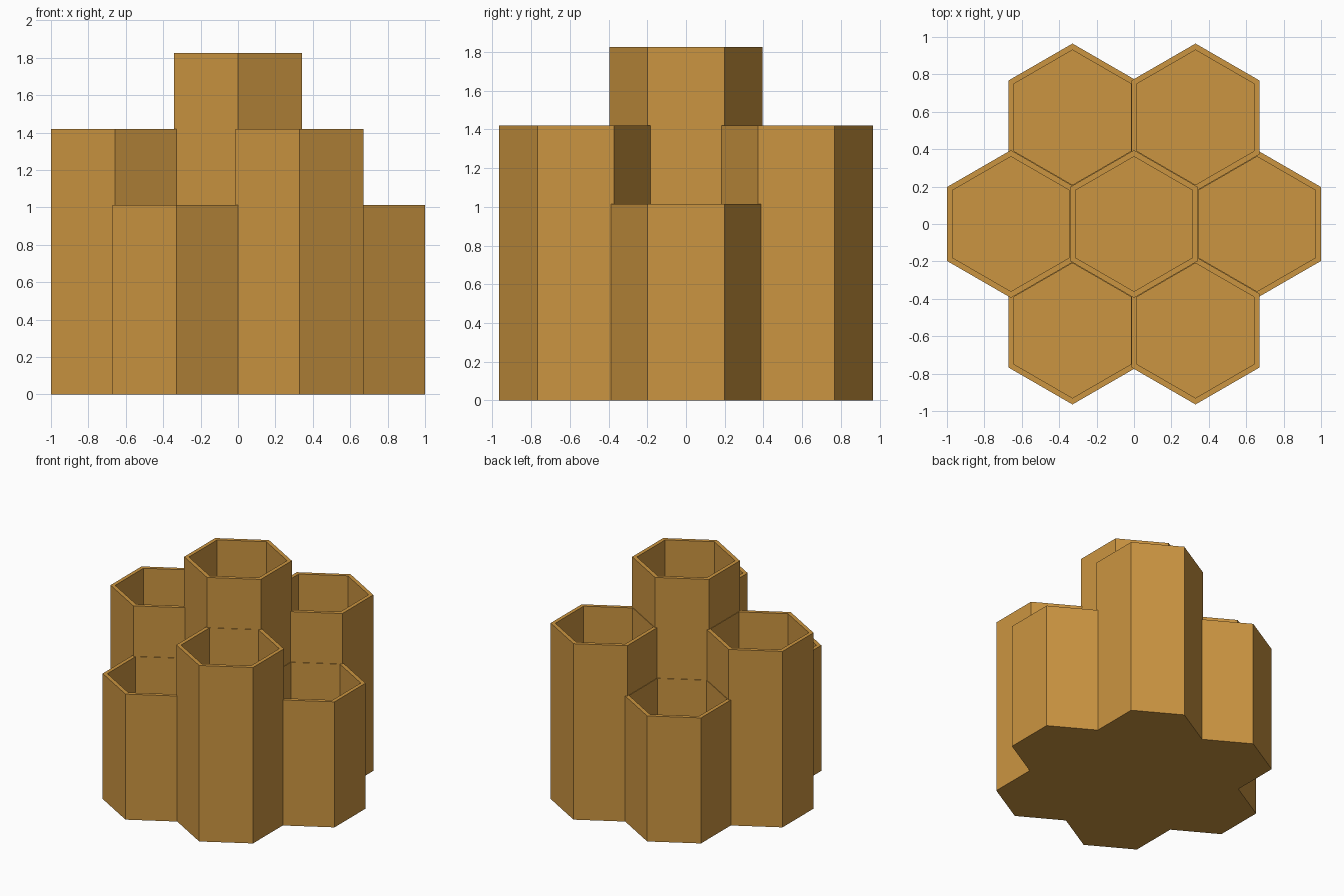
import bpy, bmesh, math

if "Cube" in bpy.data.objects:
    bpy.data.objects.remove(bpy.data.objects["Cube"])

APOTHEM = 0.342    # centre to flat side of a cell
SPACING = 0.658    # distance between cell centres (walls overlap a little)
WALL = 0.03
FLOOR = 0.04

wax = bpy.data.materials.new("honey_wax")
wax.diffuse_color = (0.60, 0.30, 0.052, 1)
wax.use_nodes = True
wax.node_tree.nodes["Principled BSDF"].inputs["Base Color"].default_value = wax.diffuse_color


def ring(bm, apothem, z):
    """Six vertices of a hexagon with its points along y."""
    r = apothem / math.cos(math.pi / 6)
    angles = [math.radians(30 + 60 * i) for i in range(6)]
    return [bm.verts.new((r * math.cos(a), r * math.sin(a), z)) for a in angles]


def hex_cell(name, x, y, height):
    """Open-topped hexagonal tube with a thin floor."""
    bm = bmesh.new()
    inner = APOTHEM - WALL
    rings = [ring(bm, APOTHEM, 0), ring(bm, APOTHEM, height),
             ring(bm, inner, height), ring(bm, inner, FLOOR)]
    for low, high in zip(rings, rings[1:]):
        for i in range(6):
            j = (i + 1) % 6
            bm.faces.new((low[i], low[j], high[j], high[i]))
    bm.faces.new(rings[0][::-1])   # underside
    bm.faces.new(rings[-1])        # cell floor
    mesh = bpy.data.meshes.new(name)
    bm.to_mesh(mesh)
    bm.free()
    mesh.materials.append(wax)
    obj = bpy.data.objects.new(name, mesh)
    obj.location = (x, y, 0)
    bpy.context.collection.objects.link(obj)


# Tall centre cell
hex_cell("centre_cell", 0, 0, 1.825)

# Six surrounding cells, alternating short and medium height
names = ["right", "back_right", "back_left", "left", "front_left", "front_right"]
for i, side in enumerate(names):
    a = math.radians(60 * i)
    hex_cell(side + "_cell", SPACING * math.cos(a), SPACING * math.sin(a),
             1.42 if i % 2 else 1.013)
